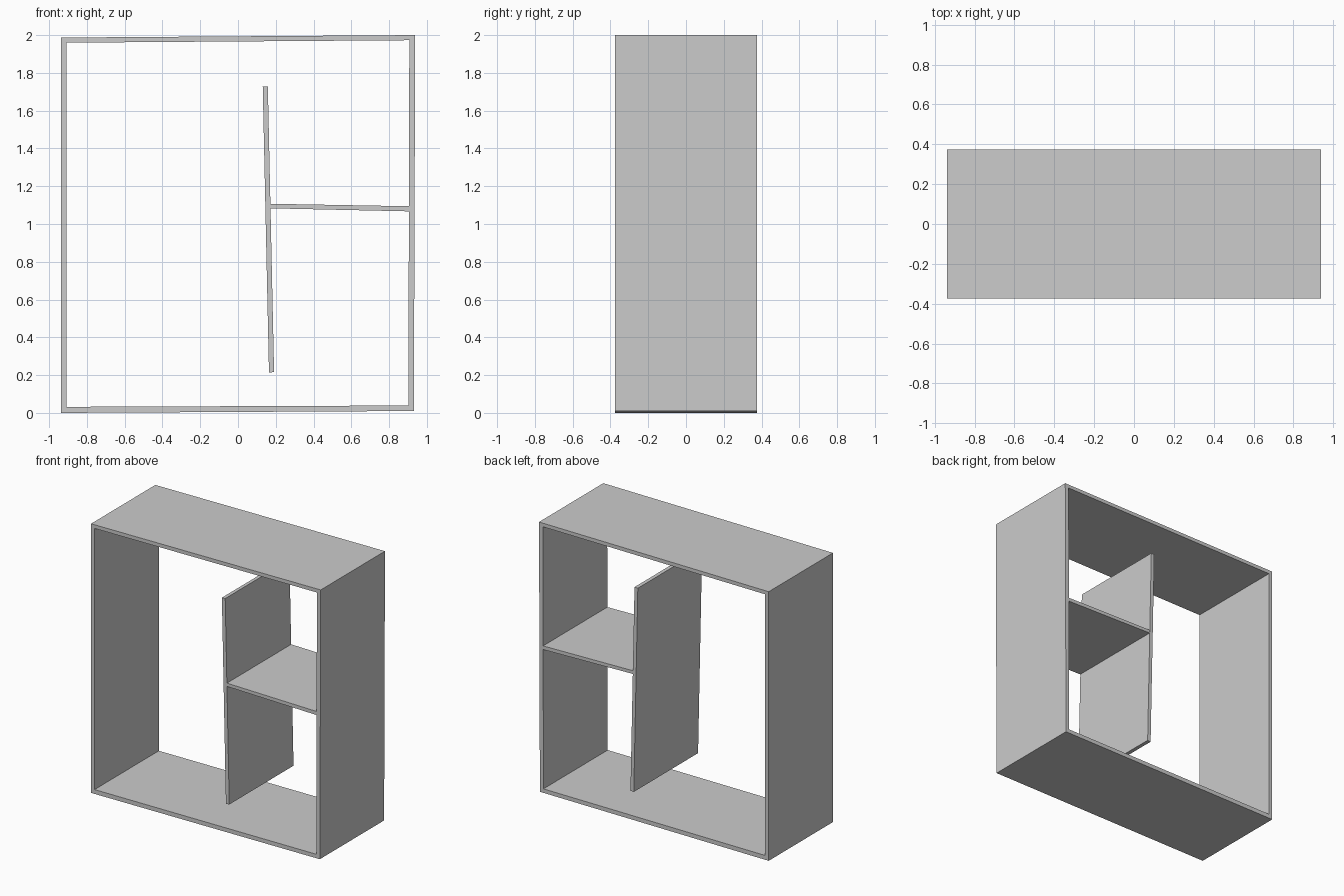
import bpy, bmesh

if "Cube" in bpy.data.objects:
    bpy.data.objects.remove(bpy.data.objects["Cube"])

DEPTH = 0.375  # half depth in y


def make_object(name, bm):
    bmesh.ops.recalc_face_normals(bm, faces=bm.faces)
    mesh = bpy.data.meshes.new(name)
    bm.to_mesh(mesh)
    bm.free()
    obj = bpy.data.objects.new(name, mesh)
    bpy.context.collection.objects.link(obj)
    return obj


def loops(bm, profile):
    """Front and back vertex loops of an (x, z) profile."""
    return [[bm.verts.new((x, y, z)) for x, z in profile] for y in (-DEPTH, DEPTH)]


def bridge(bm, a, b):
    n = len(a)
    for i in range(n):
        j = (i + 1) % n
        bm.faces.new((a[i], a[j], b[j], b[i]))


def board(name, profile):
    bm = bmesh.new()
    front, back = loops(bm, profile)
    bm.faces.new(front)
    bm.faces.new(back)
    bridge(bm, front, back)
    return make_object(name, bm)


def frame(name, outer, inner):
    bm = bmesh.new()
    of, ob = loops(bm, outer)
    nf, nb = loops(bm, inner)
    for a, b in ((of, ob), (nf, nb), (of, nf), (ob, nb)):
        bridge(bm, a, b)
    return make_object(name, bm)


# Slightly skewed open outer case
frame("outer_frame",
      [(-0.938, 0.0), (0.931, 0.01), (0.938, 2.0), (-0.938, 1.987)],
      [(-0.909, 0.032), (0.902, 0.039), (0.907, 1.973), (-0.909, 1.96)])

# Leaning upright divider
board("divider", [(0.164, 0.214), (0.191, 0.216), (0.158, 1.728), (0.131, 1.727)])

# Short shelf between divider and right side
board("shelf", [(0.172, 1.083), (0.905, 1.067), (0.905, 1.094), (0.172, 1.107)])
